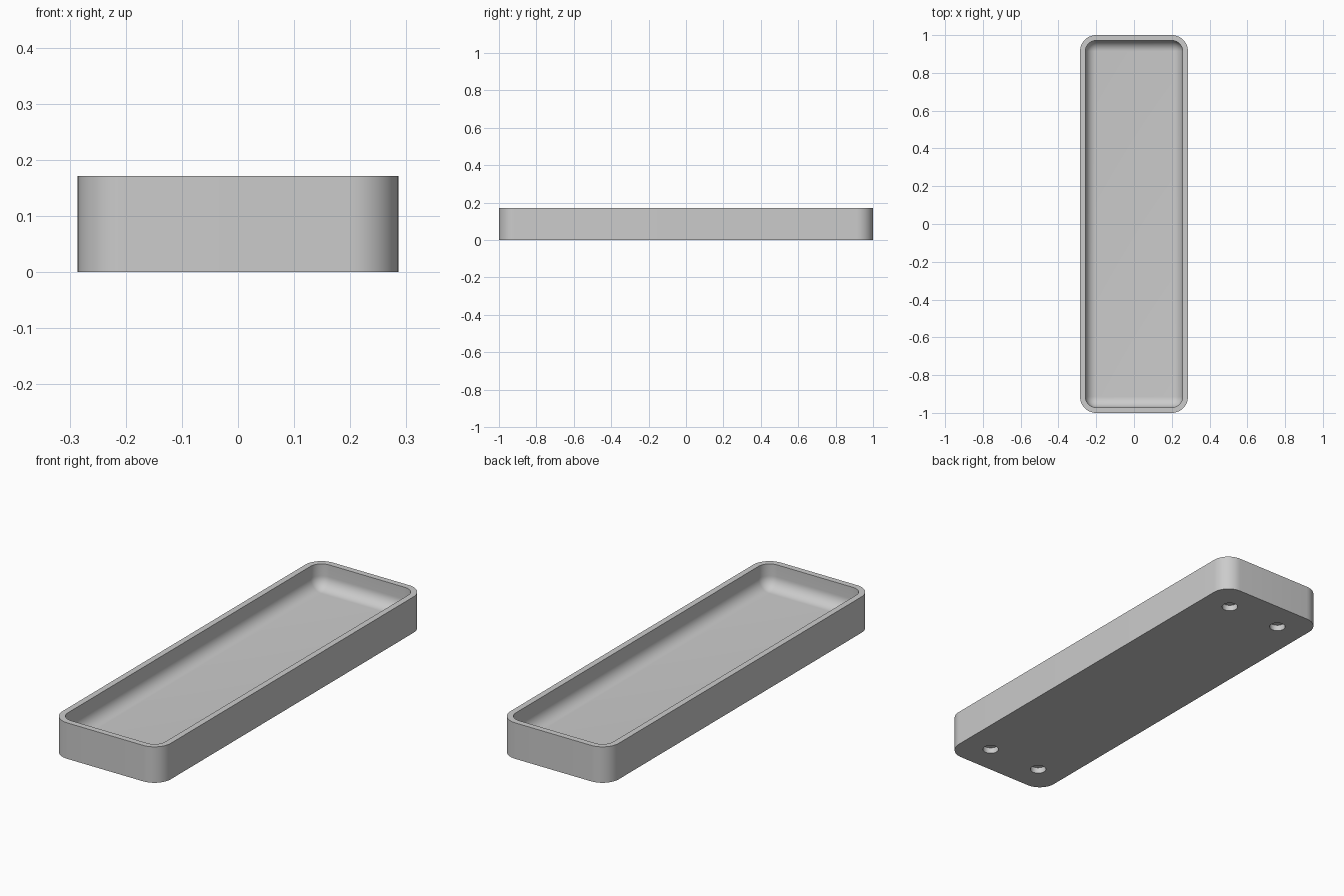
import bpy, bmesh, math

cube = bpy.data.objects.get("Cube")
if cube:
    bpy.data.objects.remove(cube, do_unlink=True)

U = 1 / 35                      # base unit: the tray is 20 x 70 x 6 units
HALF_W, HALF_L, HEIGHT = 10, 35, 6
WALL, FLOOR, CORNER, FILLET = 1, 2, 3, 2
HOLE_X, HOLE_Y, HOLE_R, HOLE_DEPTH = 5, 30, 1.25, 1
STEPS = 12


def new_object(name, bm):
    mesh = bpy.data.meshes.new(name)
    bm.to_mesh(mesh)
    bm.free()
    obj = bpy.data.objects.new(name, mesh)
    bpy.context.collection.objects.link(obj)
    return obj


def rounded_loop(bm, inset, z):
    """Ring of vertices: rounded rectangle shrunk by inset at height z."""
    r = CORNER - inset
    ring = []
    for q, (sx, sy) in enumerate([(1, 1), (-1, 1), (-1, -1), (1, -1)]):
        for i in range(STEPS + 1):
            a = (q + i / STEPS) * math.pi / 2
            x = sx * (HALF_W - CORNER) + r * math.cos(a)
            y = sy * (HALF_L - CORNER) + r * math.sin(a)
            ring.append(bm.verts.new((x * U, y * U, z * U)))
    return ring


# Tray body: outer wall, flat rim, inner wall and rounded floor edge
bm = bmesh.new()
levels = [(0, 0), (0, HEIGHT), (WALL, HEIGHT)]
for i in range(STEPS + 1):
    a = i / STEPS * math.pi / 2
    levels.append((WALL + FILLET * (1 - math.cos(a)),
                   FLOOR + FILLET * (1 - math.sin(a))))
rings = [rounded_loop(bm, *level) for level in levels]
for low, high in zip(rings, rings[1:]):
    for i in range(len(low)):
        j = (i + 1) % len(low)
        bm.faces.new((low[i], low[j], high[j], high[i]))
bm.faces.new(rings[0][::-1])
bm.faces.new(rings[-1])
bmesh.ops.remove_doubles(bm, verts=bm.verts, dist=1e-5)
bmesh.ops.recalc_face_normals(bm, faces=bm.faces)
tray = new_object("tray", bm)

# Four shallow round sockets in the underside
bm = bmesh.new()
for sx in (-1, 1):
    for sy in (-1, 1):
        made = bmesh.ops.create_cone(bm, cap_ends=True, segments=32, depth=2 * HOLE_DEPTH * U,
                                     radius1=HOLE_R * U, radius2=HOLE_R * U)
        bmesh.ops.translate(bm, verts=made["verts"], vec=(sx * HOLE_X * U, sy * HOLE_Y * U, 0))
cutter = new_object("socket_cutter", bm)
cutter.hide_render = True

bpy.ops.object.select_all(action="DESELECT")
bpy.context.view_layer.objects.active = tray
tray.select_set(True)
cut = tray.modifiers.new("sockets", "BOOLEAN")
cut.operation = "DIFFERENCE"
cut.solver = "EXACT"
cut.object = cutter
bpy.ops.object.modifier_apply(modifier=cut.name)
bpy.data.objects.remove(cutter, do_unlink=True)

# Plain grey finish, smooth curves with crisp rim edges
grey = bpy.data.materials.new("grey")
grey.use_nodes = True
colour = (0.6, 0.6, 0.6, 1)
grey.diffuse_color = colour
grey.node_tree.nodes["Principled BSDF"].inputs["Base Color"].default_value = colour
tray.data.materials.clear()
tray.data.materials.append(grey)
bpy.ops.object.shade_smooth_by_angle(angle=math.radians(30))
